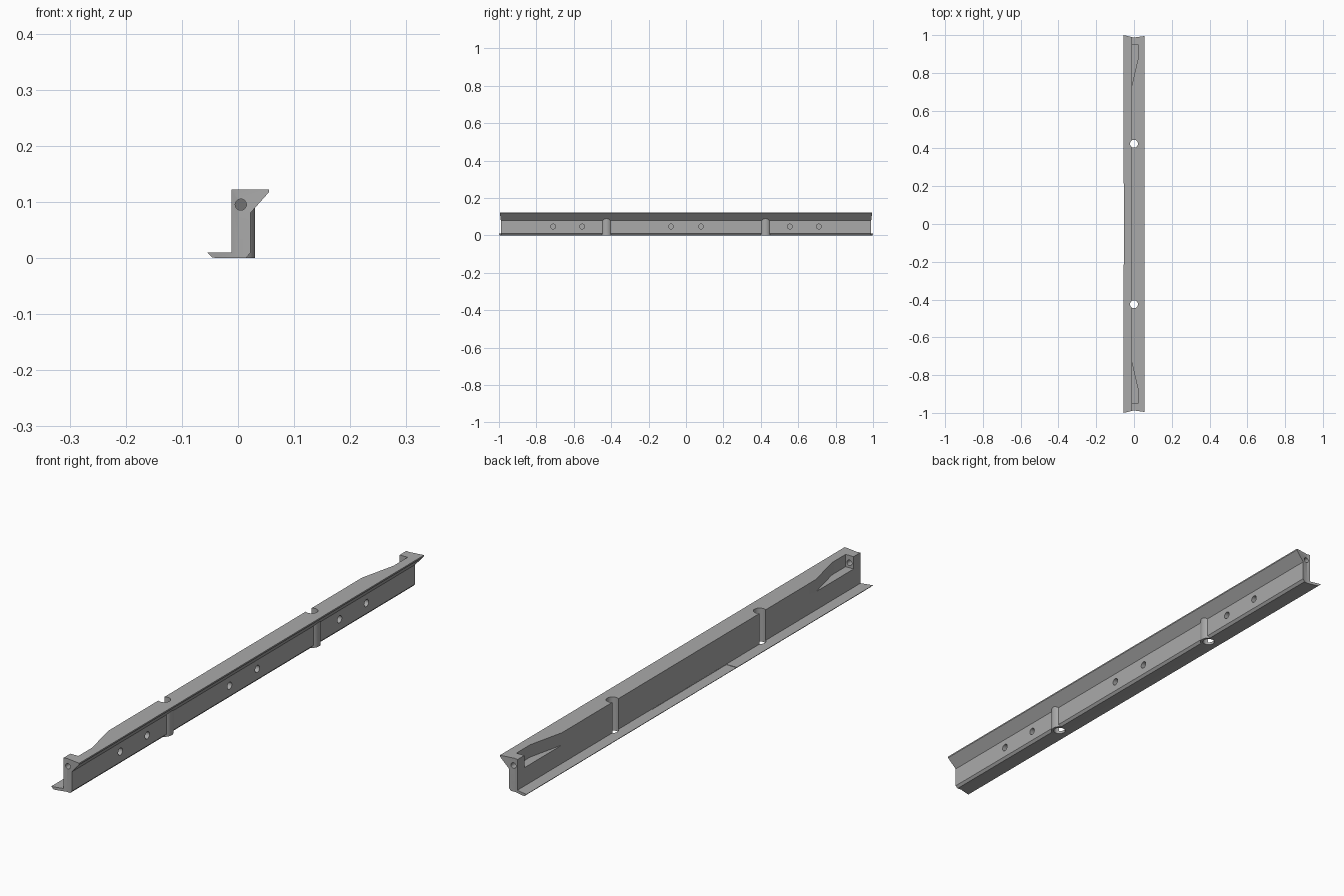
import bpy, bmesh, math
from mathutils import Vector

cube = bpy.data.objects.get("Cube")
if cube:
    bpy.data.objects.remove(cube)

grey = bpy.data.materials.new("mid_grey")
grey.use_nodes = True
grey.diffuse_color = (0.4, 0.4, 0.4, 1)
grey.node_tree.nodes["Principled BSDF"].inputs["Base Color"].default_value = (0.4, 0.4, 0.4, 1)


def prism(name, points, axis, start, end):
    """Extrude a 2D outline along one axis from start to end."""
    place = {"X": lambda a, b: (start, a, b),
             "Y": lambda a, b: (a, start, b),
             "Z": lambda a, b: (a, b, start)}[axis]
    move = Vector([(end - start) * (axis == k) for k in "XYZ"])
    bm = bmesh.new()
    face = bm.faces.new([bm.verts.new(place(*p)) for p in points])
    ext = bmesh.ops.extrude_face_region(bm, geom=[face])
    bmesh.ops.translate(bm, vec=move, verts=[g for g in ext["geom"] if isinstance(g, bmesh.types.BMVert)])
    bmesh.ops.recalc_face_normals(bm, faces=bm.faces)
    mesh = bpy.data.meshes.new(name)
    bm.to_mesh(mesh)
    bm.free()
    mesh.materials.append(grey)
    obj = bpy.data.objects.new(name, mesh)
    bpy.context.collection.objects.link(obj)
    return obj


def arc(cx, cy, r, first=0, last=2 * math.pi, n=32):
    closed = last - first > 6
    steps = n if closed else n - 1
    return [(cx + r * math.cos(first + (last - first) * i / steps),
             cy + r * math.sin(first + (last - first) * i / steps)) for i in range(n)]


def combine(target, tool, operation):
    """Apply a boolean and discard the tool."""
    mod = target.modifiers.new(tool.name, "BOOLEAN")
    mod.operation, mod.object, mod.solver = operation, tool, "EXACT"
    bpy.context.view_layer.objects.active = target
    bpy.ops.object.modifier_apply(modifier=mod.name)
    bpy.data.objects.remove(tool)


# Rail section: foot flange, upright web and overhanging head
section = [(-0.055, 0.01), (-0.046, 0.001), (-0.04, 0), (0.014, 0), (0.022, 0.009),
           (0.022, 0.08), (0.055, 0.117), (0.055, 0.122), (-0.012, 0.122), (-0.012, 0.01)]
rail = prism("rail", section, "Y", -1, 1)

for s in (-1, 1):
    # Rounded screw boss on the outer side of the web
    boss = arc(0, s * 0.425, 0.03, -math.pi / 2, math.pi / 2, 24)
    combine(rail, prism("boss", boss, "Z", 0, 0.1), "UNION")

for s in (-1, 1):
    # Vertical screw channel, open on the inner side of the web
    combine(rail, prism("screw_channel", arc(0, s * 0.425, 0.021), "Z", -0.1, 0.2), "DIFFERENCE")

    # Blind holes in the outer side of the web
    for y in (0.08, 0.555, 0.71):
        combine(rail, prism("blind_hole", arc(s * y, 0.047, 0.013), "X", 0.002, 0.1), "DIFFERENCE")

    # Tapered pocket in the head, and the hole from the end into it
    pocket = [(-0.03, s * 0.655), (0.02, s * 0.87), (0.02, s * 0.95), (-0.03, s * 0.95)]
    combine(rail, prism("pocket", pocket, "Z", 0.077, 0.2), "DIFFERENCE")
    combine(rail, prism("end_hole", arc(0.005, 0.095, 0.01), "Y", s * 0.94, s * 1.1), "DIFFERENCE")

    # Shallow V across each end
    notch = [(-0.055, s), (0, s * 0.987), (0.056, s * 0.995), (0.07, s * 1.1), (-0.07, s * 1.1)]
    combine(rail, prism("end_notch", notch, "Z", -0.1, 0.2), "DIFFERENCE")

# Slight step in the middle of the foot flange
step = [(-0.1, 0.0085), (-0.0125, 0.0085), (-0.0125, 0.03), (-0.1, 0.03)]
combine(rail, prism("flange_step", step, "Y", -0.215, 0.215), "DIFFERENCE")

bpy.ops.object.select_all(action="DESELECT")
rail.select_set(True)
bpy.context.view_layer.objects.active = rail
bpy.ops.object.shade_smooth_by_angle(angle=math.radians(25))
